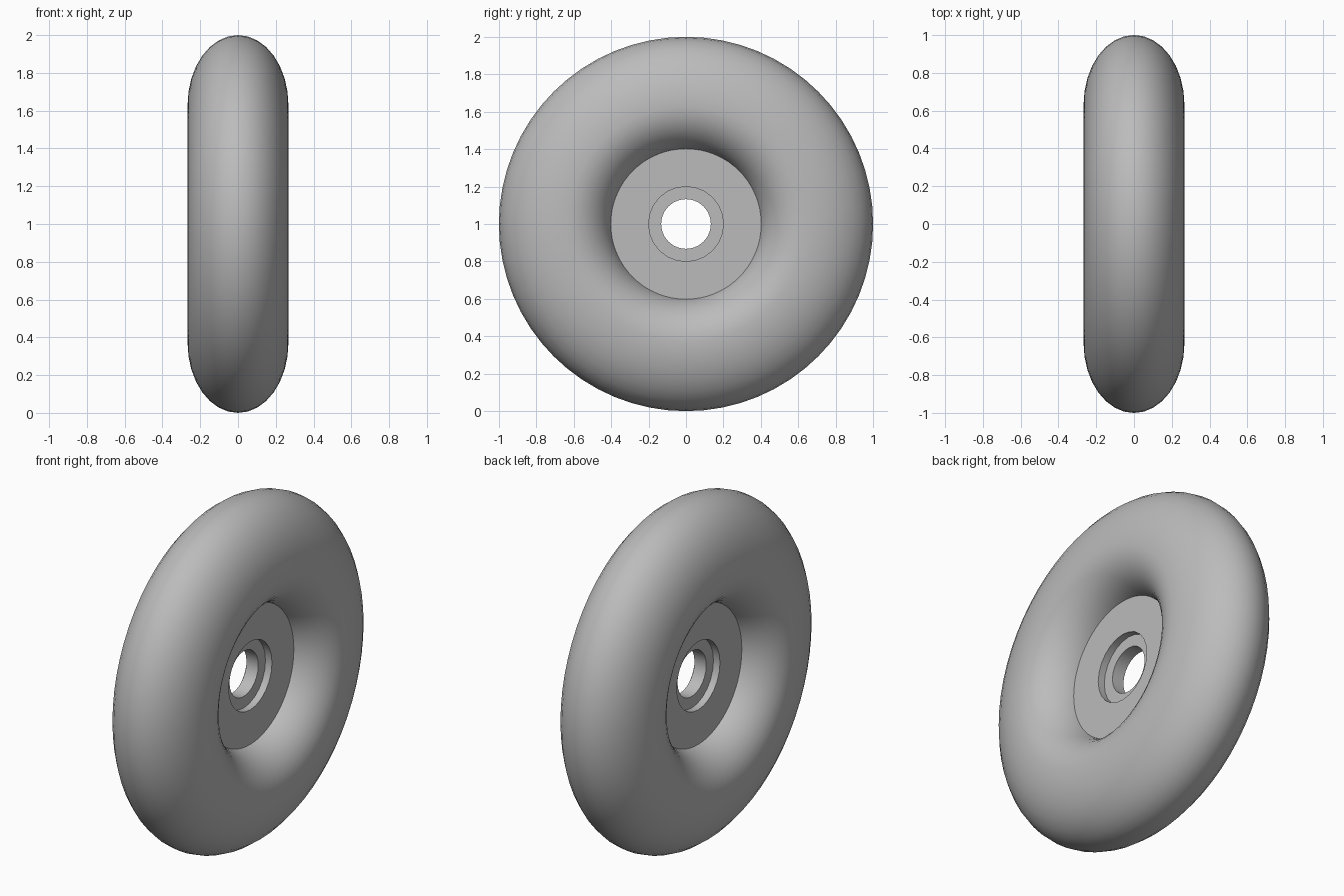
import bpy, math
from mathutils import Vector

cube = bpy.data.objects.get("Cube")
if cube:
    bpy.data.objects.remove(cube)

CENTRE_Z = 1.0


def make_material(name, colour):
    mat = bpy.data.materials.new(name)
    mat.use_nodes = True
    mat.diffuse_color = colour
    mat.node_tree.nodes["Principled BSDF"].inputs["Base Color"].default_value = colour
    return mat


def revolve(name, profile, segments, mat):
    """Turn a closed (x, radius) profile around the wheel axle."""
    n = len(profile)
    verts, faces = [], []
    for s in range(segments):
        a = 2 * math.pi * s / segments
        verts += [Vector((x, r * math.sin(a), CENTRE_Z + r * math.cos(a))) for x, r in profile]
    for s in range(segments):
        t = (s + 1) % segments
        for i in range(n):
            j = (i + 1) % n
            faces.append((s * n + i, s * n + j, t * n + j, t * n + i))
    mesh = bpy.data.meshes.new(name)
    mesh.from_pydata(verts, [], faces)
    mesh.materials.append(mat)
    obj = bpy.data.objects.new(name, mesh)
    bpy.context.collection.objects.link(obj)
    # Consistent outward normals and smooth shading with crisp edges
    bpy.ops.object.select_all(action='DESELECT')
    obj.select_set(True)
    bpy.context.view_layer.objects.active = obj
    bpy.ops.object.mode_set(mode='EDIT')
    bpy.ops.mesh.select_all(action='SELECT')
    bpy.ops.mesh.normals_make_consistent(inside=False)
    bpy.ops.object.mode_set(mode='OBJECT')
    bpy.ops.object.shade_smooth_by_angle(angle=math.radians(35))
    return obj


grey = make_material("plain grey", (0.5, 0.5, 0.5, 1))

# Tyre: rounded section, longer towards the tread than towards the hub
widest, half_width, tread, inner = 0.63, 0.267, 0.37, 0.24
section = []
for k in range(32):
    a = 2 * math.pi * k / 32
    reach = tread if math.cos(a) > 0 else inner
    section.append((half_width * math.sin(a), widest + reach * math.cos(a)))
revolve("tyre", section, 64, grey)

# Hub disc: stepped recess around the axle hole, same on both sides
face_x, floor_x = 0.08, 0.038
half = [(floor_x, 0.133), (floor_x, 0.2), (face_x, 0.2), (face_x, 0.405)]
revolve("hub_disc", half + [(-x, r) for x, r in reversed(half)], 24, grey)
